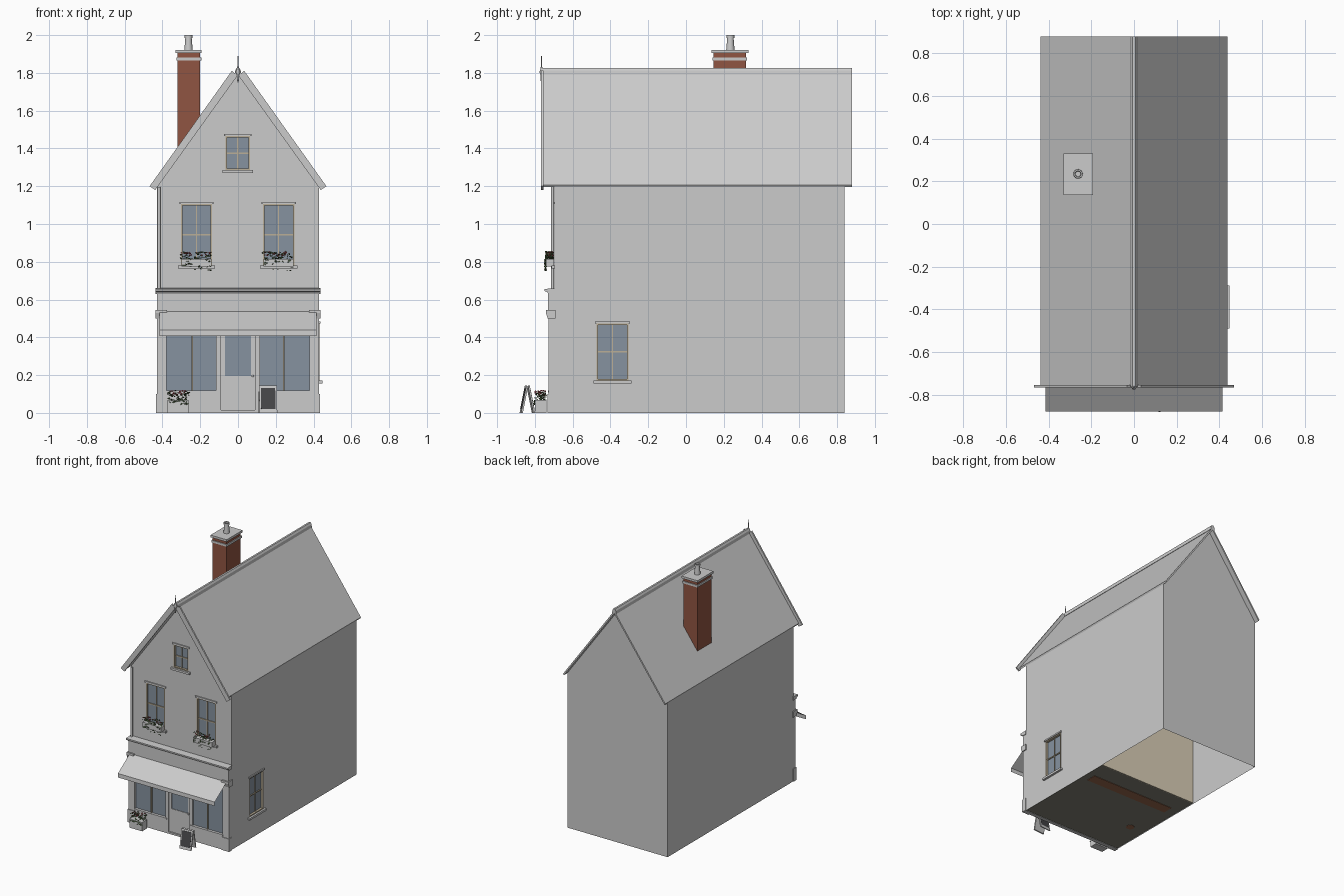
import bpy, bmesh, math, random
from mathutils import Matrix, Vector

if "Cube" in bpy.data.objects:
    bpy.data.objects.remove(bpy.data.objects["Cube"])
random.seed(4)

def material(name, rgb):
    m = bpy.data.materials.new(name)
    m.diffuse_color = (*rgb, 1)
    m.use_nodes = True
    m.node_tree.nodes["Principled BSDF"].inputs["Base Color"].default_value = m.diffuse_color
    return m

BRICK = material("brick", (.28, .09, .054))
GLASS = material("glass", (.24, .29, .35))
SASH = material("sash_paint", (.5, .43, .31))
TAN = material("plaster", (.70, .62, .47))
FLOOR = material("floorboards", (.22, .21, .17))
WOOD = material("wood", (.30, .13, .07))
DARK = material("slate", (.06, .06, .065))
LEAF = material("leaf", (.10, .16, .07))
FLOWER = material("flower", (.55, .08, .10))

def finish(name, bm, mat=None):
    me = bpy.data.meshes.new(name)
    bm.to_mesh(me)
    bm.free()
    ob = bpy.data.objects.new(name, me)
    bpy.context.collection.objects.link(ob)
    if mat:
        me.materials.append(mat)
    return ob

def prism(name, pts, axis, a, b, mat=None):
    """Extrude a 2D profile along an axis: 'x' takes (y,z), 'y' takes (x,z)."""
    bm = bmesh.new()
    at = (lambda p, t: (t, p[0], p[1])) if axis == 'x' else (lambda p, t: (p[0], t, p[1]))
    A, B = ([bm.verts.new(at(p, t)) for p in pts] for t in (a, b))
    bm.faces.new(A)
    bm.faces.new(B)
    for i in range(len(pts)):
        j = (i + 1) % len(pts)
        bm.faces.new((A[i], A[j], B[j], B[i]))
    bmesh.ops.recalc_face_normals(bm, faces=bm.faces)
    return finish(name, bm, mat)

def box(name, x0, x1, y0, y1, z0, z1, mat=None):
    return prism(name, [(y0, z0), (y1, z0), (y1, z1), (y0, z1)], 'x', x0, x1, mat)

def lathe(name, prof, x, y, mat=None, n=16):
    bm = bmesh.new()
    rings = [[bm.verts.new((x + r * math.cos(k * math.tau / n), y + r * math.sin(k * math.tau / n), z))
              for k in range(n)] for r, z in prof]
    for a, b in zip(rings, rings[1:]):
        for k in range(n):
            f = bm.faces.new((a[k], a[(k + 1) % n], b[(k + 1) % n], b[k]))
            f.smooth = abs(a[0].co.z - b[0].co.z) > .004
    bm.faces.new(rings[0][::-1])
    bm.faces.new(rings[-1])
    return finish(name, bm, mat)

# Wall planes: (across, outward, height) to world
FY, SX = -.695, .43
front = lambda u, d, z: Vector((u, FY - d, z))
side = lambda u, d, z: Vector((SX + d, u, z))

def wall(name, outline, holes, at, out):
    """Sheet wall with window openings and their reveals."""
    bm = bmesh.new()
    loops = [outline] + [[(u0, z0), (u1, z0), (u1, z1), (u0, z1)] for u0, u1, z0, z1 in holes]
    edges, rims = [], []
    for lp in loops:
        vs = [bm.verts.new(at(u, 0, z)) for u, z in lp]
        edges += [bm.edges.new((vs[i], vs[(i + 1) % len(vs)])) for i in range(len(vs))]
        rims.append((lp, vs))
    bmesh.ops.triangle_fill(bm, use_beauty=True, edges=edges, normal=Vector(out))
    for f in bm.faces:
        f.normal_update()
        if f.normal.dot(Vector(out)) < 0:
            f.normal_flip()
    for lp, vs in rims[1:]:
        back = [bm.verts.new(at(u, -.02, z)) for u, z in lp]
        for i in range(4):
            j = (i + 1) % 4
            bm.faces.new((vs[i], vs[j], back[j], back[i]))
    return finish(name, bm)

def block(name, at, u0, u1, d0, d1, z0, z1, mat=None):
    a, b = at(u0, d0, z0), at(u1, d1, z1)
    return box(name, *sorted((a.x, b.x)), *sorted((a.y, b.y)), z0, z1, mat)

def window(name, at, u0, u1, z0, z1):
    block(name + "_glass", at, u0, u1, -.02, -.015, z0, z1, GLASS)
    t, m, h = .008, (u0 + u1) / 2, (z0 + z1) / 2
    for i, (a, b, c, e) in enumerate([(u0, u0 + t, z0, z1), (u1 - t, u1, z0, z1),
                                      (u0 + t, u1 - t, z0, z0 + t), (u0 + t, u1 - t, z1 - t, z1),
                                      (m - .003, m + .003, z0 + t, z1 - t),
                                      (u0 + t, u1 - t, h - .004, h + .004)]):
        block(f"{name}_sash_{i}", at, a, b, -.016, .002 if i < 4 else -.008, c, e, SASH)
    block(name + "_sill", at, u0 - .016, u1 + .016, -.01, .017, z0 - .016, z0)
    block(name + "_lintel", at, u0 - .008, u1 + .008, -.01, .008, z1, z1 + .012)

# Walls
wins = [(-.302, -.138, .78, 1.105), (.132, .298, .78, 1.105), (-.065, .063, 1.285, 1.465)]
side_win = (-.475, -.305, .172, .473)
wall("front_gable", [(-.43, .6), (.43, .6), (.43, 1.2), (0, 1.79), (-.43, 1.2)], wins, front, (0, -1, 0))
wall("back_gable", [(-.43, 0), (.43, 0), (.43, 1.2), (0, 1.79), (-.43, 1.2)], [],
     lambda u, d, z: Vector((u, .84 + d, z)), (0, 1, 0))
rect = [(FY, 0), (.84, 0), (.84, 1.2), (FY, 1.2)]
wall("right_wall", rect, [side_win], side, (1, 0, 0))
wall("left_wall", rect, [], lambda u, d, z: Vector((-SX - d, u, z)), (-1, 0, 0))
for nm, w in zip(("left_window", "right_window", "attic_window"), wins):
    window(nm, front, *w)
window("side_window", side, *side_win)

# Roof slabs, bargeboards and ridge
for s, nm in ((-1, "left"), (1, "right")):
    prism(nm + "_roof", [(0, 1.81), (s * .438, 1.206), (s * .432, 1.195), (0, 1.79)], 'y', -.757, .88)
    prism(nm + "_bargeboard", [(s * .032, 1.812), (s * .468, 1.2), (s * .438, 1.18), (s * .003, 1.785)],
          'y', -.767, -.755)
prism("ridge_cap", [(-.018, 1.79), (-.015, 1.812), (-.007, 1.826), (.007, 1.826), (.015, 1.812), (.018, 1.79)],
      'y', -.765, .88)
lathe("finial", [(.003, 1.75), (.006, 1.77), (.006, 1.79), (.012, 1.803), (.006, 1.82), (.003, 1.84), (.001, 1.90)],
      0, -.765, n=10)

# Chimney
box("chimney_stack", -.32, -.2, .145, .318, 1.3, 1.905, BRICK)
box("chimney_band", -.326, -.194, .139, .324, 1.865, 1.882)
box("chimney_cap", -.33, -.192, .135, .33, 1.905, 1.922)
lathe("chimney_pot", [(.022, 1.922), (.017, 1.985), (.021, 1.986), (.021, 2.0), (.014, 2.0), (.012, 1.95)], -.262, .235)

# Downpipe
lathe("downpipe", [(.008, .655), (.008, 1.195)], -.418, -.706, n=10)

# Shopfront pilasters, fascia and cornice
for s, nm in ((-1, "left"), (1, "right")):
    X = lambda a, b: sorted((s * a, s * b))
    box(nm + "_pilaster", *X(.378, .43), -.727, FY, 0, .64)
    box(nm + "_pilaster_base", *X(.372, .435), -.732, FY, 0, .1)
    x0, x1 = X(.375, .438)
    prism(nm + "_console", [(-.69, .5), (-.732, .5), (-.742, .53), (-.742, .545), (-.69, .545)], 'x', x0, x1)
    x0, x1 = X(.1, .38)
    box(nm + "_stall_riser", x0, x1, -.725, FY, 0, .11)
    box(nm + "_shop_sill", x0, x1, -.731, FY, .108, .118)
    box(nm + "_shop_glass", x0, x1, -.71, -.706, .118, .52, GLASS)
    box(nm + "_mullion", *X(.237, .245), -.719, -.704, .118, .52, SASH)
    box(nm + "_door_post", *X(.09, .116), -.725, -.7, 0, .52)
box("fascia", -.43, .43, -.73, FY, .52, .635)
prism("cornice", [(FY, .63), (-.73, .63), (-.735, .64), (-.75, .645), (-.75, .656), (FY, .66)], 'x', -.436, .436)

# Shop door
box("door_lower", -.09, .09, -.715, -.703, .015, .195)
for s, nm in ((-1, "left"), (1, "right")):
    box(nm + "_door_stile", *sorted((s * .07, s * .09)), -.715, -.703, .195, .52)
box("door_glass", -.07, .07, -.711, -.706, .195, .5, GLASS)
box("door_rail", -.07, .07, -.715, -.703, .48, .52)
box("doorstep", -.09, .09, -.725, FY, 0, .014)
lathe("door_knob", [(.004, .19), (.007, .195), (.004, .2)], .078, -.72, n=10)

# Awning sheet with a hanging valance
bm = bmesh.new()
rows = [[bm.verts.new((x, y, z)) for x in (-.415, .415)] for y, z in ((-.732, .537), (-.878, .438), (-.88, .408))]
for a, b in zip(rows, rows[1:]):
    bm.faces.new((a[0], b[0], b[1], a[1]))
finish("awning", bm)

# Shop interior
box("shop_floor", -.425, .425, -.7, .15, .003, .01, FLOOR)
box("shop_back_wall", -.425, .425, .145, .155, .003, .6, TAN)
box("shop_ceiling", -.425, .425, -.69, .155, .595, .6, TAN)
box("counter", -.35, .37, -.08, 0, 0, .18, WOOD)
box("counter_top", -.36, .38, -.09, .01, .18, .19, WOOD)
lathe("shop_table", [(.03, 0), (.03, .008), (.006, .012), (.006, .13), (.06, .132), (.06, .14)], -.3, -.4, WOOD)

# Flower boxes and planter
def plants(name, x0, x1, y0, y1, z0, z1, trail):
    for part, mat, count, r in (("leaves", LEAF, 75, .009), ("flowers", FLOWER, 16, .006)):
        bm = bmesh.new()
        for i in range(count):
            hang = part == "leaves" and i % 4 == 0
            p = Vector((random.uniform(x0, x1), random.uniform(y0, y1), random.uniform(z0, z1)))
            if hang:
                p.y, p.z = y0 - .002, z0 - random.uniform(0, trail)
            elif part == "flowers":
                p.z = random.uniform((z0 + z1) / 2, z1)
            flat = (1, .7, .25) if part == "leaves" else (1, 1, .8)
            M = (Matrix.Translation(p) @ Matrix.Rotation(random.uniform(0, 6.28), 4, 'Z')
                 @ Matrix.Rotation(random.uniform(-1, 1), 4, 'X') @ Matrix.Diagonal((*flat, 1)))
            bmesh.ops.create_icosphere(bm, subdivisions=1, radius=r * random.uniform(.7, 1.1), matrix=M)
        finish(f"{name}_{part}", bm, mat)

for nm, cx in (("left", -.22), ("right", .215)):
    box(nm + "_window_box", cx - .08, cx + .08, -.742, -.7, .775, .815)
    plants(nm + "_window_box", cx - .085, cx + .075, -.742, -.705, .812, .853, .06)
box("planter", -.372, -.262, -.80, -.738, 0, .068)
plants("planter", -.375, -.26, -.798, -.742, .068, .118, .022)

# Folding pavement board, turned slightly
parts = []
for s, nm in ((-1, "front"), (1, "back")):
    parts.append(prism(f"pavement_board_{nm}", [(s * .037, 0), (s * .028, 0), (0, .14), (s * .009, .145)],
                       'x', -.047, .047))
    parts.append(prism(f"pavement_board_{nm}_slate", [(s * .0352, .02), (s * .034, .02), (s * .0115, .132),
                                                      (s * .0127, .132)], 'x', -.038, .038, DARK))
for o in parts:
    o.location = (.158, -.84, 0)
    o.rotation_euler = (0, 0, math.radians(5))
